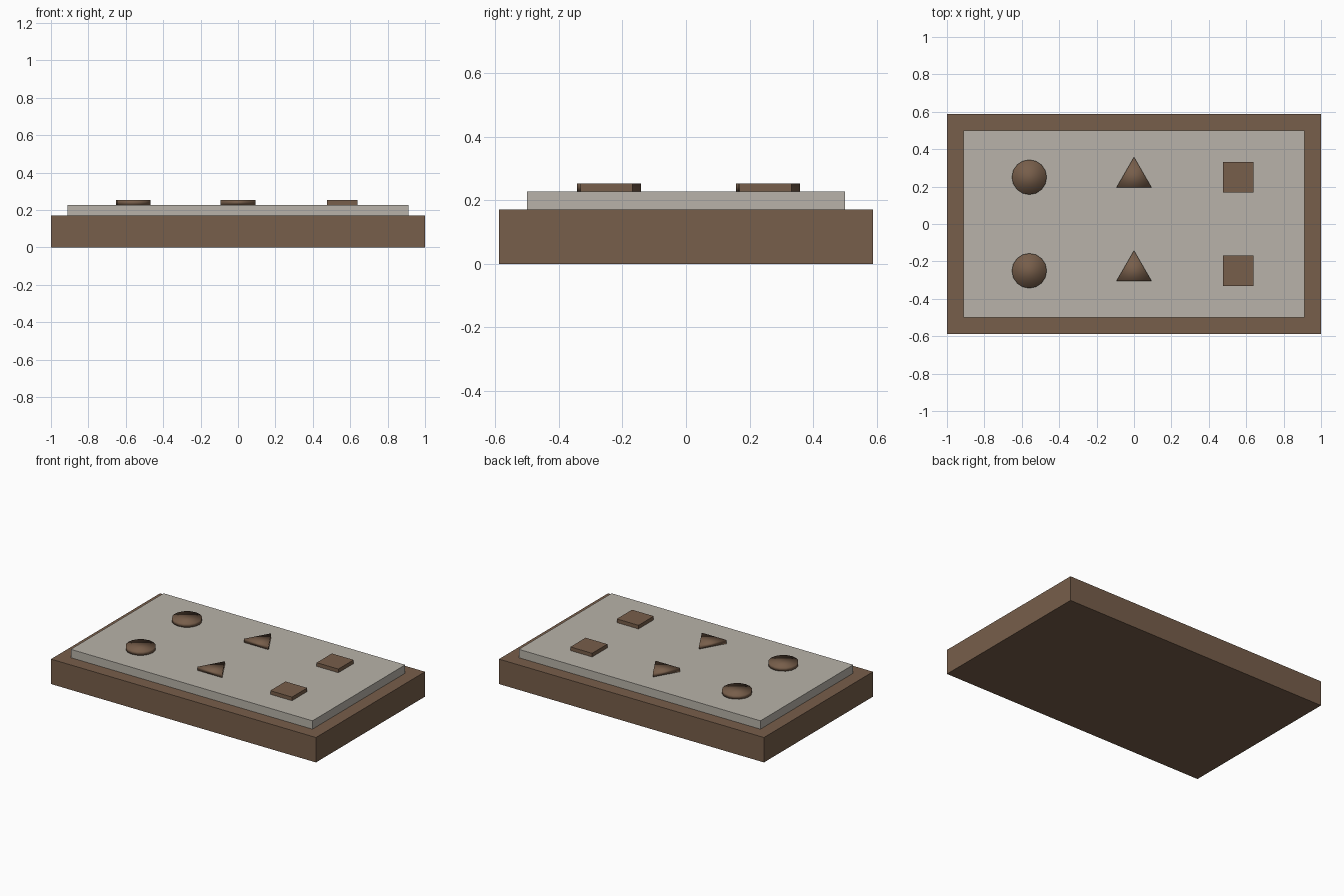
import bpy
import math

if "Cube" in bpy.data.objects:
    bpy.data.objects.remove(bpy.data.objects["Cube"])


def material(name, color):
    m = bpy.data.materials.new(name)
    m.diffuse_color = (*color, 1.0)
    m.use_nodes = True
    m.node_tree.nodes["Principled BSDF"].inputs["Base Color"].default_value = m.diffuse_color
    return m


brown = material("brown", (0.185, 0.112, 0.069))
grey = material("warm_grey", (0.48, 0.45, 0.398))


def box(name, x, y, z0, z1, sx, sy, mat):
    bpy.ops.mesh.primitive_cube_add(size=1, location=(x, y, (z0 + z1) / 2))
    o = bpy.context.object
    o.name = name
    o.scale = (sx, sy, z1 - z0)
    bpy.ops.object.transform_apply(location=False, rotation=False, scale=True)
    o.data.materials.append(mat)
    return o


def prism(name, sides, radius, x, y, z0, z1, mat):
    # soft shading across cap and sides, first corner pointing to +y
    bpy.ops.mesh.primitive_cylinder_add(vertices=sides, radius=radius, depth=z1 - z0,
                                        location=(x, y, (z0 + z1) / 2))
    o = bpy.context.object
    o.name = name
    bpy.ops.object.shade_smooth()
    o.data.materials.append(mat)
    return o


BASE_TOP, PLATE_TOP, STUD_TOP = 0.17, 0.227, 0.252

# base block and raised panel
box("base", 0, 0, 0, BASE_TOP, 2.0, 1.175, brown)
box("panel", 0, 0, BASE_TOP, PLATE_TOP, 1.824, 1.0, grey)

# two rows of round, triangular and square studs
for row, y in (("front", -0.25), ("back", 0.25)):
    prism(row + "_round_stud", 16, 0.093, -0.56, y, PLATE_TOP, STUD_TOP, brown)
    prism(row + "_triangle_stud", 3, 0.108, 0, y, PLATE_TOP, STUD_TOP, brown)
    box(row + "_square_stud", 0.558, y, PLATE_TOP, STUD_TOP, 0.164, 0.164, brown)
